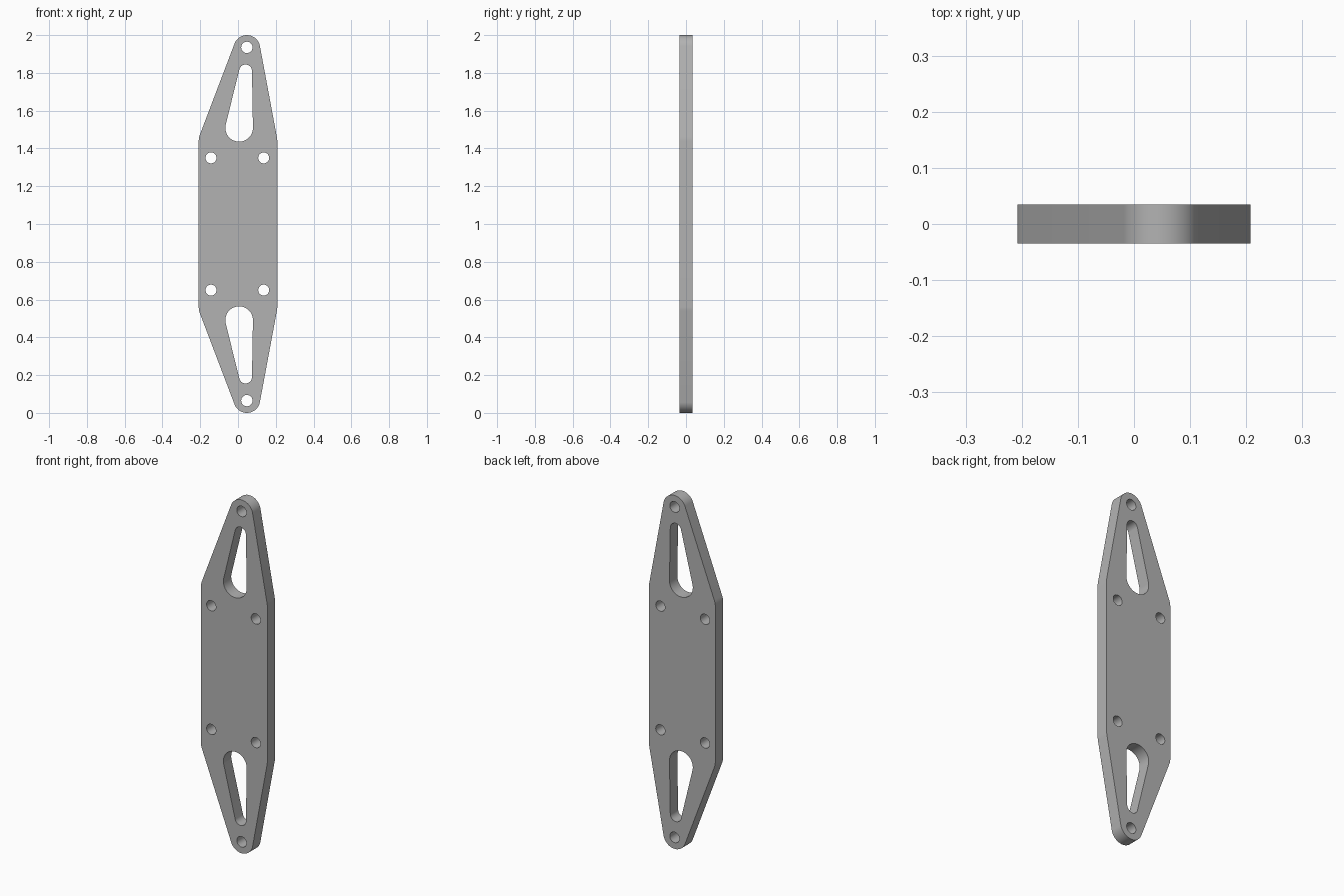
import bpy
import bmesh
from math import cos, sin, tau, radians
from mathutils import Vector
from mathutils.geometry import convex_hull_2d

cube = bpy.data.objects.get("Cube")
if cube:
    bpy.data.objects.remove(cube, do_unlink=True)

MID = 1.0        # height of the mirror line
HALF_DEPTH = 0.035


def circle(x, z, r, n=64):
    return [Vector((x + r * cos(tau * i / n), z + r * sin(tau * i / n))) for i in range(n)]


def hull(*circles):
    """Outline of a belt stretched around the given circles."""
    points = [p for c in circles for p in circle(*c)]
    return [points[i] for i in convex_hull_2d(points)]


def flipped(x, z, r):
    return (x, 2 * MID - z, r)


# Plate outline: rounded tips and softly rounded shoulders
tip = (0.047, 1.93, 0.07)
shoulders = [(-0.118, 1.44, 0.09), (0.118, 1.44, 0.09)]
upper = [tip] + shoulders
loops = [hull(*upper, *[flipped(*c) for c in upper])]

# Tapered slots and bolt holes, mirrored to the lower half
slot = [(0.04, 1.81, 0.034), (0.006, 1.509, 0.073)]
holes = [(0.047, 1.935, 0.03), (-0.143, 1.35, 0.029), (0.136, 1.35, 0.029)]
loops += [hull(*slot), hull(*[flipped(*c) for c in slot])]
for h in holes:
    loops += [circle(*h), circle(*flipped(*h))]

# Filled, extruded profile
curve = bpy.data.curves.new("plate_profile", 'CURVE')
curve.dimensions = '2D'
curve.fill_mode = 'BOTH'
curve.extrude = HALF_DEPTH
for loop in loops:
    spline = curve.splines.new('POLY')
    spline.points.add(len(loop) - 1)
    for point, p in zip(spline.points, loop):
        point.co = (p.x, p.y, 0, 1)
    spline.use_cyclic_u = True

plate = bpy.data.objects.new("mounting_plate", curve)
bpy.context.collection.objects.link(plate)
bpy.ops.object.select_all(action='DESELECT')
plate.select_set(True)
bpy.context.view_layer.objects.active = plate
plate.rotation_euler.x = radians(90)
bpy.ops.object.convert(target='MESH')
bpy.ops.object.transform_apply(location=False, rotation=True, scale=False)
plate = bpy.context.object

# Weld the walls to the faces
bm = bmesh.new()
bm.from_mesh(plate.data)
bmesh.ops.remove_doubles(bm, verts=bm.verts, dist=0.0001)
bmesh.ops.recalc_face_normals(bm, faces=bm.faces)
bm.to_mesh(plate.data)
bm.free()
bpy.ops.object.shade_smooth_by_angle(angle=radians(30))

# Plain grey finish
grey = bpy.data.materials.new("plain grey")
grey.use_nodes = True
colour = (0.45, 0.45, 0.45, 1)
grey.diffuse_color = colour
grey.node_tree.nodes["Principled BSDF"].inputs["Base Color"].default_value = colour
plate.data.materials.clear()
plate.data.materials.append(grey)
